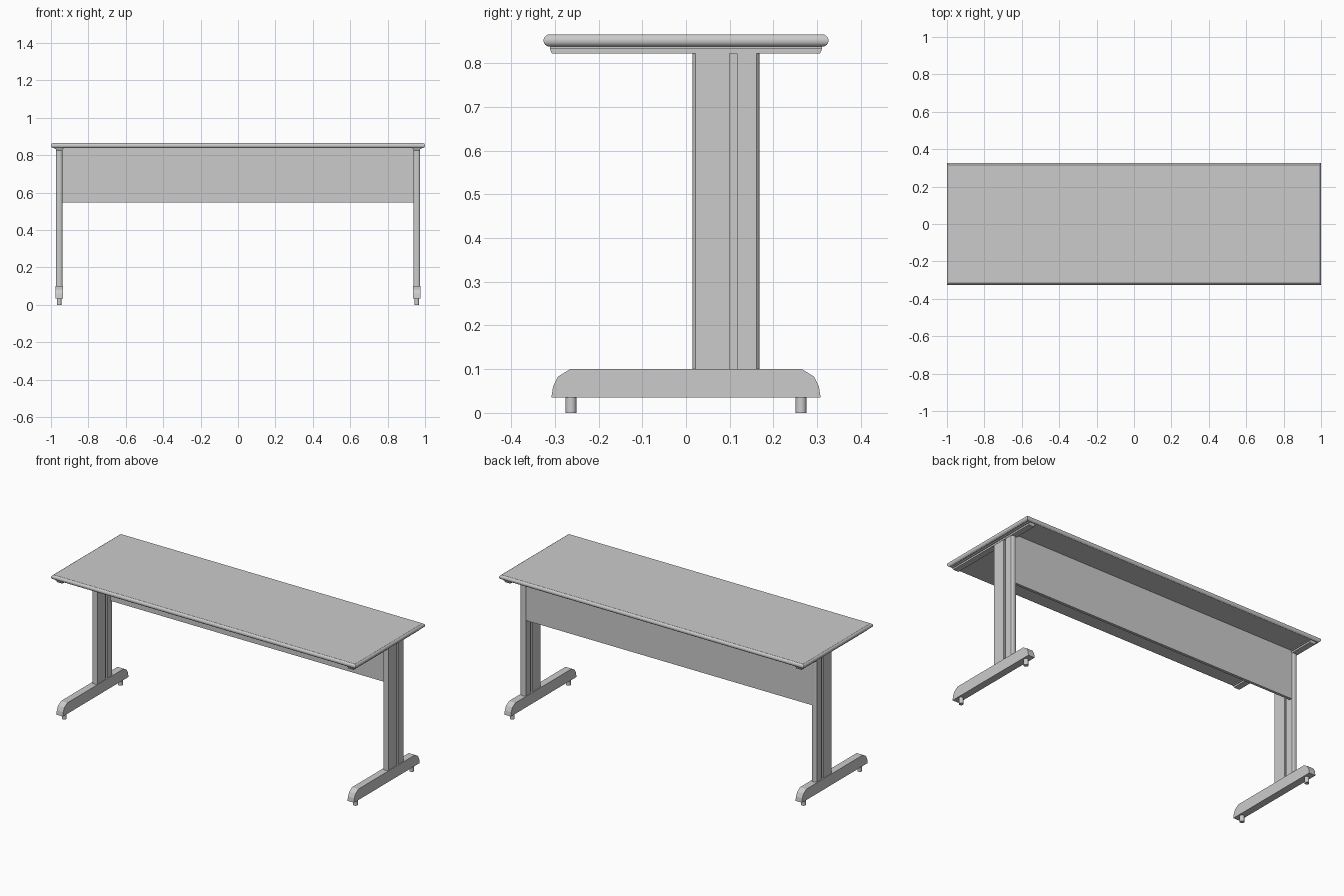
import bpy, bmesh, math

if "Cube" in bpy.data.objects:
    bpy.data.objects.remove(bpy.data.objects["Cube"])

LEG_X = 0.956


def make(name, bm, smooth=None):
    bmesh.ops.recalc_face_normals(bm, faces=bm.faces)
    me = bpy.data.meshes.new(name)
    bm.to_mesh(me)
    bm.free()
    ob = bpy.data.objects.new(name, me)
    bpy.context.collection.objects.link(ob)
    if smooth:
        bpy.ops.object.select_all(action='DESELECT')
        ob.select_set(True)
        bpy.context.view_layer.objects.active = ob
        bpy.ops.object.shade_smooth_by_angle(angle=math.radians(smooth))
    return ob


def loft(name, rings, smooth=None):
    """Skin a list of equal-length closed rings and cap both ends."""
    bm = bmesh.new()
    vs = [[bm.verts.new(p) for p in r] for r in rings]
    n = len(vs[0])
    for a, b in zip(vs, vs[1:]):
        for i in range(n):
            j = (i + 1) % n
            bm.faces.new((a[i], a[j], b[j], b[i]))
    bm.faces.new(vs[0][::-1])
    bm.faces.new(vs[-1])
    return make(name, bm, smooth)


def rect(cx, cy, hx, hy, z):
    return [(cx - hx, cy - hy, z), (cx + hx, cy - hy, z),
            (cx + hx, cy + hy, z), (cx - hx, cy + hy, z)]


# Table top with bullnose edges and mitred corners
edge = [(0.838, 0.010), (0.842, 0.004), (0.846, 0.001), (0.852, 0.0),
        (0.857, 0.001), (0.861, 0.004), (0.865, 0.010)]
loft("table_top", [rect(0, 0, 1 - d, 0.326 - d, z) for z, d in edge], 30)

# Modesty panel, between the back parts of the columns
loft("modesty_panel", [rect(0, 0.153, 0.943, 0.008, z) for z in (0.548, 0.839)])

# Half outlines: column section (y, half width) and foot side (y, z)
col = [(0.0145, 0.005), (0.016, 0.010), (0.018, 0.0135), (0.022, 0.0165), (0.100, 0.0165),
       (0.100, 0.007), (0.117, 0.007), (0.117, 0.0165), (0.161, 0.0165),
       (0.165, 0.0135), (0.167, 0.010), (0.1685, 0.005)]
foot = [(0.308, 0.035), (0.304, 0.060), (0.293, 0.083), (0.265, 0.100)]
foot = foot + [(-y, z) for y, z in reversed(foot)]

for side, s in (("left", -1), ("right", 1)):
    x = s * LEG_X
    # Grooved column
    outline = [(x + w, y) for y, w in col] + [(x - w, y) for y, w in reversed(col)]
    loft(side + "_column", [[(px, py, z) for px, py in outline] for z in (0.10, 0.824)], 28)
    # Foot with rounded ends
    loft(side + "_foot", [[(x + d, y, z) for y, z in foot] for d in (-0.021, 0.021)])
    # Support rail under the top, with a wider flange above
    rail = [(0.8225, 0.018, 0.307), (0.832, 0.018, 0.311),
            (0.832, 0.024, 0.311), (0.839, 0.024, 0.311)]
    loft(side + "_top_rail", [rect(x, 0, hx, hy, z) for z, hx, hy in rail])
    # Levelling feet
    for place, y in (("front", -0.263), ("back", 0.263)):
        circle = [(x + 0.0125 * math.cos(a * math.tau / 20),
                   y + 0.0125 * math.sin(a * math.tau / 20)) for a in range(20)]
        loft(f"{side}_{place}_leveller",
             [[(px, py, z) for px, py in circle] for z in (0.0, 0.036)], 35)
